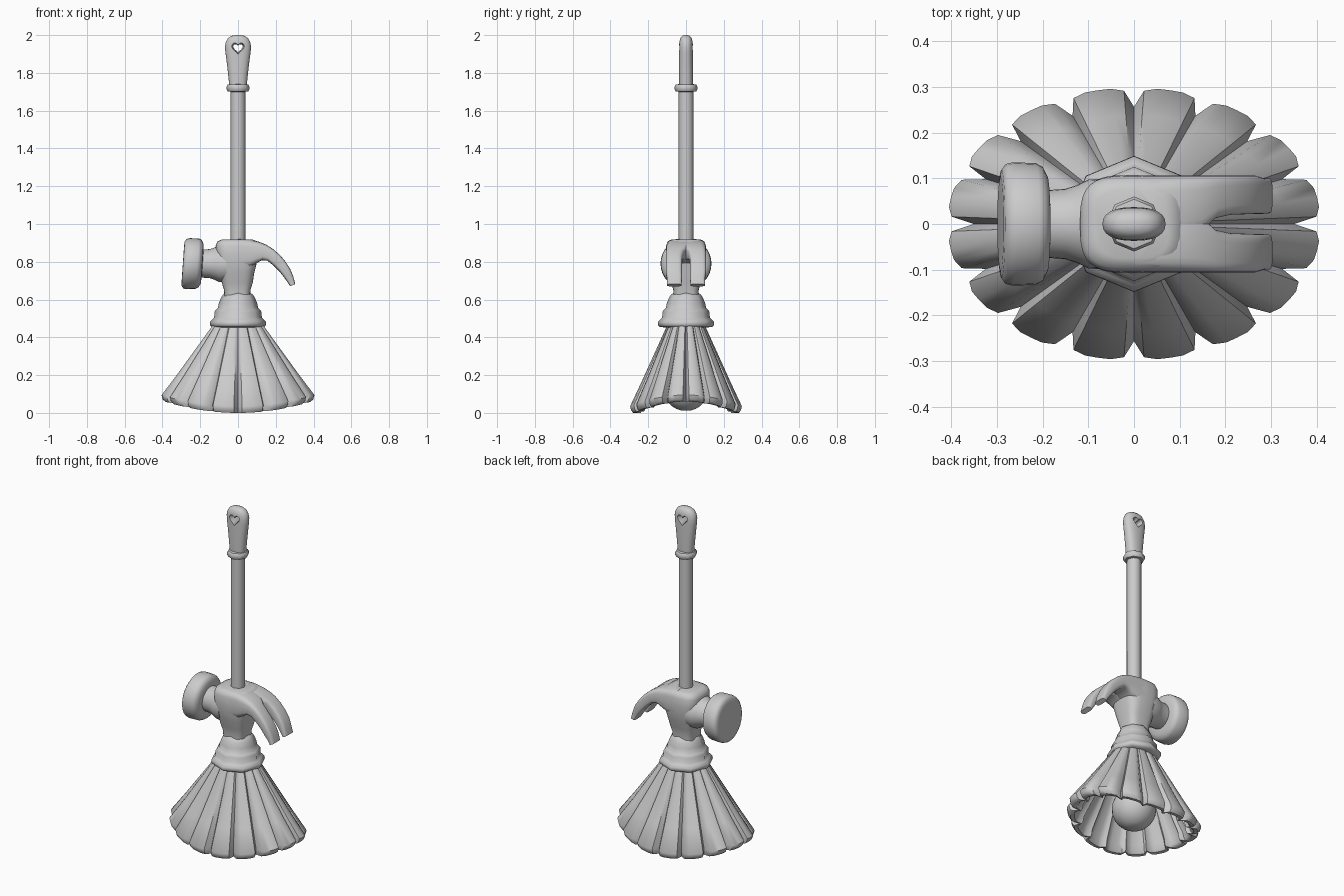
import bpy
import bmesh
from math import sin, cos, pi, radians, copysign
from mathutils import Vector

cube = bpy.data.objects.get("Cube")
if cube:
    bpy.data.objects.remove(cube, do_unlink=True)

grey = bpy.data.materials.new("plain grey")
grey.use_nodes = True
grey.diffuse_color = (0.6, 0.6, 0.6, 1)
grey.node_tree.nodes["Principled BSDF"].inputs["Base Color"].default_value = (0.6, 0.6, 0.6, 1)


def loft(name, rings, angle=40, closed=False):
    """Skin a stack of equal-length point rings, capped or joined end to end."""
    bm = bmesh.new()
    loops = [[bm.verts.new(p) for p in ring] for ring in rings]
    pairs = list(zip(loops, loops[1:]))
    if closed:
        pairs.append((loops[-1], loops[0]))
    else:
        bm.faces.new(loops[0])
        bm.faces.new(loops[-1])
    for a, b in pairs:
        n = len(a)
        for i in range(n):
            j = (i + 1) % n
            bm.faces.new((a[i], a[j], b[j], b[i]))
    bmesh.ops.recalc_face_normals(bm, faces=bm.faces)
    mesh = bpy.data.meshes.new(name)
    bm.to_mesh(mesh)
    bm.free()
    mesh.materials.append(grey)
    obj = bpy.data.objects.new(name, mesh)
    bpy.context.collection.objects.link(obj)
    smooth(obj, angle)
    return obj


def smooth(obj, angle):
    bpy.ops.object.select_all(action="DESELECT")
    obj.select_set(True)
    bpy.context.view_layer.objects.active = obj
    bpy.ops.object.shade_smooth_by_angle(angle=radians(angle))


def ring(centre, u, v, n=24, power=1.0):
    """Superellipse ring; a power under one squares the corners."""
    def s(x):
        return copysign(abs(x) ** power, x) if abs(x) > 1e-6 else 0
    steps = [2 * pi * i / n for i in range(n)]
    return [Vector(centre) + Vector(u) * s(cos(t)) + Vector(v) * s(sin(t)) for t in steps]


def lathe(name, profile, n=8, angle=50):
    """Stack of round sections, profile given as (radius, z)."""
    return loft(name, [ring((0, 0, z), (r, 0, 0), (0, r, 0), n) for r, z in profile], angle)


# Pole and the ring under the grip
lathe("pole", [(0.04, 0.85), (0.04, 1.74)])
lathe("grip_ring", [(0.04, 1.7), (0.054, 1.702), (0.06, 1.712), (0.06, 1.728),
                    (0.054, 1.738), (0.04, 1.74)])

# Flattened grip with a heart-shaped hole
grip_profile = [(0.046, 0.036, 1.73), (0.052, 0.037, 1.79), (0.06, 0.037, 1.86),
                (0.067, 0.037, 1.91), (0.069, 0.037, 1.94), (0.064, 0.035, 1.965),
                (0.052, 0.03, 1.985), (0.034, 0.02, 1.996), (0.012, 0.008, 2.0)]
grip = loft("grip", [ring((0, 0, z), (a, 0, 0), (0, b, 0), 24, 0.85)
                     for a, b, z in grip_profile])


def heart(y, scale):
    points = []
    for i in range(24):
        t = 2 * pi * i / 24
        h = 13 * cos(t) - 5 * cos(2 * t) - 2 * cos(3 * t) - cos(4 * t)
        points.append((16 * sin(t) ** 3 * scale, y, 1.933 + h * scale))
    return points


cutter = loft("heart_cutter", [heart(-0.06, 0.0025), heart(0, 0.0016), heart(0.06, 0.0025)])
cutter.hide_render = True
cut = grip.modifiers.new("heart_hole", "BOOLEAN")
cut.operation = "DIFFERENCE"
cut.solver = "EXACT"
cut.object = cutter
bpy.context.view_layer.objects.active = grip
bpy.ops.object.modifier_apply(modifier=cut.name)
bpy.data.objects.remove(cutter, do_unlink=True)
smooth(grip, 40)

# Hammer body, narrow at the foot
body = [(0.068, 0.066, 0.6), (0.07, 0.067, 0.65), (0.082, 0.078, 0.69), (0.09, 0.093, 0.74),
        (0.102, 0.104, 0.79), (0.112, 0.107, 0.84), (0.114, 0.105, 0.885),
        (0.105, 0.097, 0.908), (0.08, 0.075, 0.918)]
loft("hammer_body", [ring((-0.004, 0, z), (a, 0, 0), (0, b, 0), 32, 0.6)
                     for a, b, z in body], 60)

# Hammer neck and striking face, turned about x with a slight lean
HEAD_Z = 0.79


def turned_x(name, profile, lean=0.0):
    rings = [ring((x, 0, HEAD_Z), (0, r, 0), (lean * r, 0, r), 32) for x, r in profile]
    return loft(name, rings, 50)


turned_x("hammer_neck", [(-0.06, 0.1), (-0.1, 0.097), (-0.125, 0.085), (-0.15, 0.077), (-0.2, 0.073)])
turned_x("striking_face", [(-0.187, 0.07), (-0.19, 0.105), (-0.2, 0.125), (-0.215, 0.133),
                           (-0.265, 0.135), (-0.281, 0.131), (-0.29, 0.118), (-0.292, 0.1)], 0.07)

# Claw: two curved prongs overlapping at the root, split by a slot
claw = [((0.0, 0.92), (0.0, 0.76), -0.03), ((0.06, 0.917), (0.06, 0.77), -0.03),
        ((0.11, 0.906), (0.095, 0.79), -0.03), ((0.15, 0.89), (0.125, 0.808), -0.02),
        ((0.185, 0.868), (0.155, 0.806), 0.012), ((0.22, 0.838), (0.19, 0.778), 0.02),
        ((0.25, 0.803), (0.22, 0.748), 0.021), ((0.275, 0.765), (0.245, 0.716), 0.022),
        ((0.292, 0.725), (0.263, 0.69), 0.022), ((0.303, 0.682), (0.277, 0.67), 0.023)]
for side, label in ((1, "back"), (-1, "front")):
    sections = []
    for (tx, tz), (bx, bz), inner in claw:
        top, bottom = Vector((tx, 0, tz)), Vector((bx, 0, bz))
        outer = 0.106 if tx < 0.28 else 0.1
        centre = (top + bottom) / 2 + Vector((0, side * (inner + outer) / 2, 0))
        sections.append(ring(centre, (top - bottom) / 2, (0, (outer - inner) / 2, 0), 24, 0.5))
    loft("claw_prong_" + label, sections, 50)

# Stepped octagonal collar
lathe("collar", [(0.11, 0.452), (0.138, 0.455), (0.149, 0.465), (0.148, 0.482), (0.134, 0.497),
                 (0.126, 0.505), (0.125, 0.535), (0.116, 0.547), (0.107, 0.555), (0.102, 0.58),
                 (0.09, 0.61), (0.08, 0.625), (0.066, 0.635)])

# Pleated skirt: oval, hollow, with a rounded rim that rises at both ends
PLEATS = 16
STEPS = ((0.0, 1.0), (0.14, 0.15), (0.32, 0.0), (0.5, 0.0), (0.68, 0.0), (0.86, 0.15))


def skirt_ring(spread, height, scale, fold):
    """spread: 0 at the waist to 1 at the hem; fold: depth of the valleys."""
    points = []
    for k in range(PLEATS):
        for offset, depth in STEPS:
            t = 2 * pi * (k + offset) / PLEATS
            hem = 0.06 * cos(t) ** 2
            f = scale * (1 - fold * depth)
            rx = 0.13 + 0.278 * spread
            ry = 0.098 + 0.2 * spread
            z = 0.47 * (1 - spread) + (hem + height) * spread
            points.append((rx * f * cos(t), ry * f * sin(t), z))
    return points


skirt = [(0, 0.03, 1, 0.06), (0.35, 0.03, 1, 0.11), (0.7, 0.03, 1, 0.13), (1, 0.035, 1, 0.14),
         (1, 0.013, 0.985, 0.135), (1, 0.0, 0.95, 0.12), (1, 0.0, 0.89, 0.1),
         (1, 0.012, 0.86, 0.09), (0.97, 0.035, 0.85, 0.08), (0.5, 0.03, 0.84, 0.06),
         (0, 0.03, 0.8, 0.0)]
loft("pleated_skirt", [skirt_ring(*s) for s in skirt], 45, closed=True)

# Bell clapper hanging inside the skirt
ball = [(0.122 * sin(a), 0.132 - 0.122 * cos(a)) for a in [pi * i / 14 for i in range(1, 12)]]
lathe("clapper", ball + [(0.06, 0.26), (0.055, 0.34), (0.055, 0.5)], 24)
